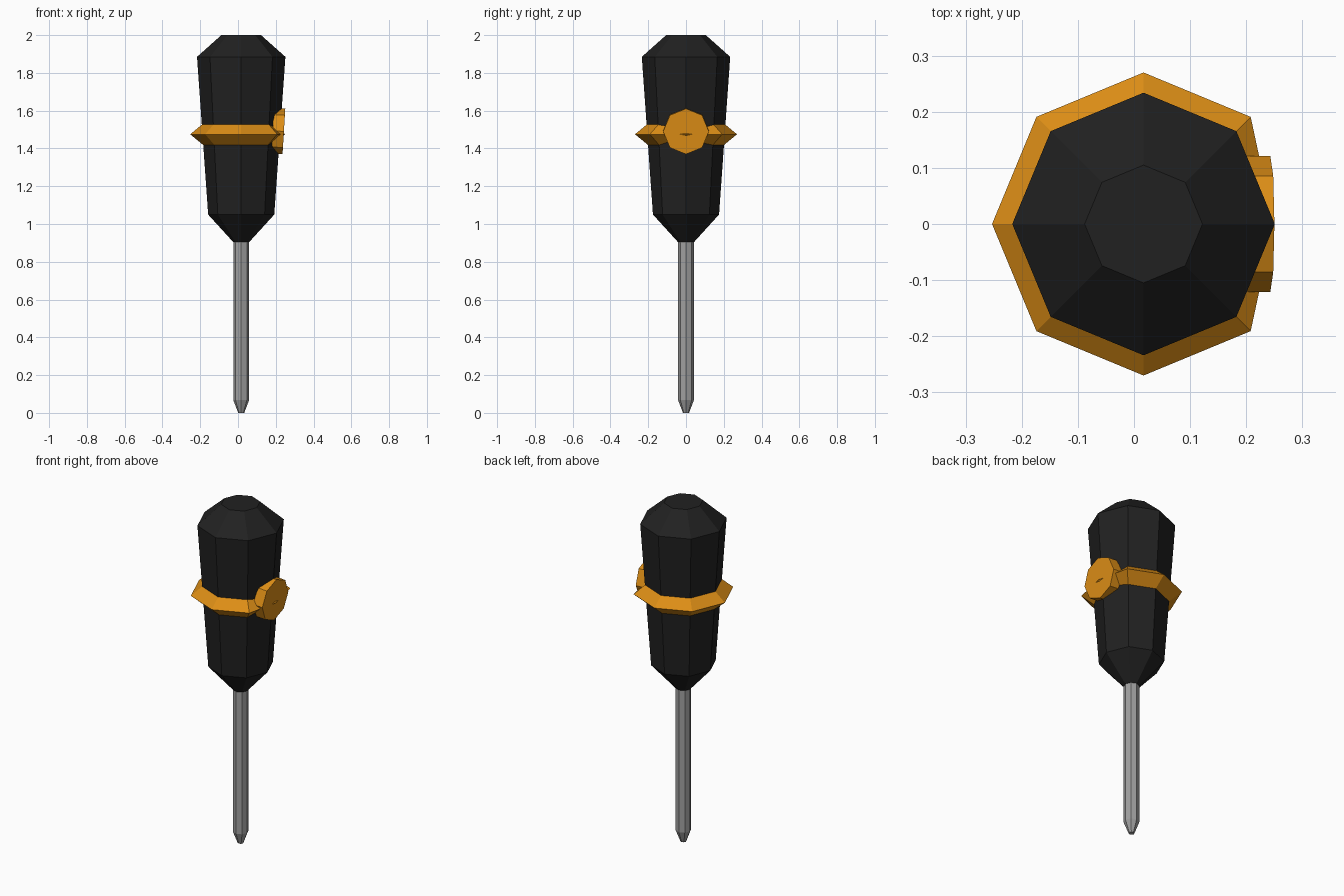
import bpy, bmesh
from math import cos, sin, pi
from mathutils import Matrix

if "Cube" in bpy.data.objects:
    bpy.data.objects.remove(bpy.data.objects["Cube"])

AXIS_X = 0.017  # main axis sits slightly left of the side disc
SIDES = 8


def material(name, rgb):
    m = bpy.data.materials.new(name)
    m.diffuse_color = (*rgb, 1)
    m.use_nodes = True
    m.node_tree.nodes["Principled BSDF"].inputs["Base Color"].default_value = m.diffuse_color
    return m


BLACK = material("black_rubber", (0.015, 0.015, 0.015))
ORANGE = material("orange_plastic", (0.72, 0.27, 0.008))
STEEL = material("steel", (0.35, 0.35, 0.35))


def lathe(name, profile, mat, closed=False, matrix=None):
    """Octagonal lathe around z from (radius, z) points; closed makes a ring."""
    bm = bmesh.new()
    rings = [[bm.verts.new((r * cos(2 * pi * i / SIDES), r * sin(2 * pi * i / SIDES), z))
              for i in range(SIDES)] for r, z in profile]
    pairs = list(zip(rings, rings[1:]))
    if closed:
        pairs.append((rings[-1], rings[0]))
    else:
        bm.faces.new(rings[0])
        bm.faces.new(rings[-1])
    for a, b in pairs:
        for i in range(SIDES):
            j = (i + 1) % SIDES
            bm.faces.new((a[i], a[j], b[j], b[i]))
    bmesh.ops.recalc_face_normals(bm, faces=bm.faces)
    bm.transform(matrix or Matrix.Translation((AXIS_X, 0, 0)))
    mesh = bpy.data.meshes.new(name)
    bm.to_mesh(mesh)
    bm.free()
    mesh.materials.append(mat)
    obj = bpy.data.objects.new(name, mesh)
    bpy.context.collection.objects.link(obj)
    return obj


# Tapered handle with chamfered ends
lathe("handle", [(0.043, 0.905), (0.175, 1.05), (0.234, 1.885), (0.105, 2.0)], BLACK)

# Metal shaft with narrowed tip
lathe("shaft", [(0.016, 0.0), (0.042, 0.068), (0.042, 0.92)], STEEL)

# Band around the handle, pulled in where the disc sits
band = lathe("band", [(0.185, 1.545), (0.27, 1.475), (0.185, 1.405)], ORANGE, closed=True)
for v in band.data.vertices:
    if v.co.x > AXIS_X and abs(v.co.y) < 0.001:
        v.co.x -= 0.038

# Side disc leaning with the handle's taper
place = (Matrix.Translation((0.243, 0, 1.49))
         @ Matrix.Rotation(pi / 2 + 0.06, 4, 'Y'))
lathe("side_disc", [(0.121, -0.06), (0.121, 0.0)], ORANGE, matrix=place)
